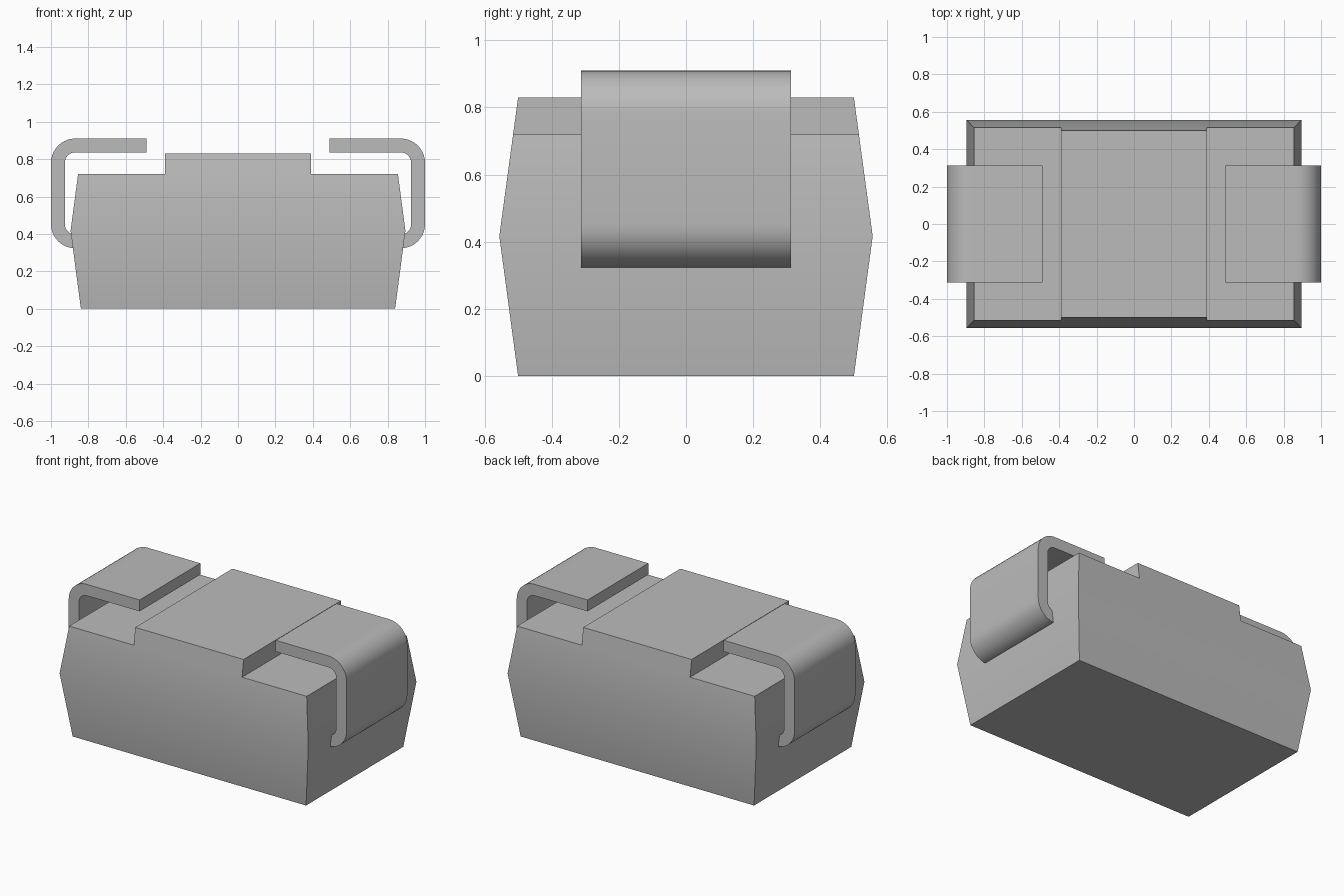
import bpy, bmesh
from math import sin, cos, pi, radians

cube = bpy.data.objects.get("Cube")
if cube:
    bpy.data.objects.remove(cube, do_unlink=True)

grey = bpy.data.materials.new("light_grey")
grey.use_nodes = True
GREY = (0.5, 0.5, 0.5, 1)
grey.diffuse_color = GREY
grey.node_tree.nodes["Principled BSDF"].inputs["Base Color"].default_value = GREY


def prism(name, profile, half_depth, caps):
    """Sweep an x-z profile along y; half_depth(z) gives the taper."""
    bm = bmesh.new()
    front = [bm.verts.new((x, -half_depth(z), z)) for x, z in profile]
    back = [bm.verts.new((x, half_depth(z), z)) for x, z in profile]
    n = len(profile)
    for i in range(n):
        j = (i + 1) % n
        bm.faces.new((front[i], back[i], back[j], front[j]))
    for cap in caps:
        bm.faces.new([front[i] for i in cap])
        bm.faces.new([back[i] for i in reversed(cap)])
    bmesh.ops.recalc_face_normals(bm, faces=bm.faces)
    mesh = bpy.data.meshes.new(name)
    bm.to_mesh(mesh)
    bm.free()
    mesh.materials.append(grey)
    obj = bpy.data.objects.new(name, mesh)
    bpy.context.collection.objects.link(obj)
    bpy.ops.object.select_all(action="DESELECT")
    obj.select_set(True)
    bpy.context.view_layer.objects.active = obj
    bpy.ops.object.shade_smooth_by_angle(angle=radians(30))
    return obj


# Moulded body: widest at the parting line, with a raised centre block
MID, SHOULDER, TOP = 0.417, 0.72, 0.83


def body_depth(z):
    t = z / MID if z < MID else (TOP - z) / (TOP - MID)
    return 0.5 + 0.056 * t


right = [(0.84, 0), (0.895, MID), (0.855, SHOULDER), (0.39, SHOULDER), (0.39, TOP)]
outline = right + [(-x, z) for x, z in reversed(right)]
prism("body", outline, body_depth, [(0, 1, 8, 9), (1, 2, 3, 4, 5, 6, 7, 8)])


# Bent metal terminals: a folded strip with rounded corners
def bend(z, radius, start):
    steps = 10
    return [(0.87 + radius * cos(a), z + radius * sin(a))
            for a in (start - i * pi / 2 / steps for i in range(steps + 1))]


def bends(radius):
    return bend(0.78, radius, pi / 2) + bend(0.453, radius, 0)


outer, inner = bends(0.13), bends(0.056)
strip = [(0.49, 0.91)] + outer + inner[::-1] + [(0.49, 0.836)]
for name, side in (("left_terminal", 1), ("right_terminal", -1)):
    prism(name, [(side * x, z) for x, z in strip], lambda z: 0.3125,
          [range(len(strip))])
